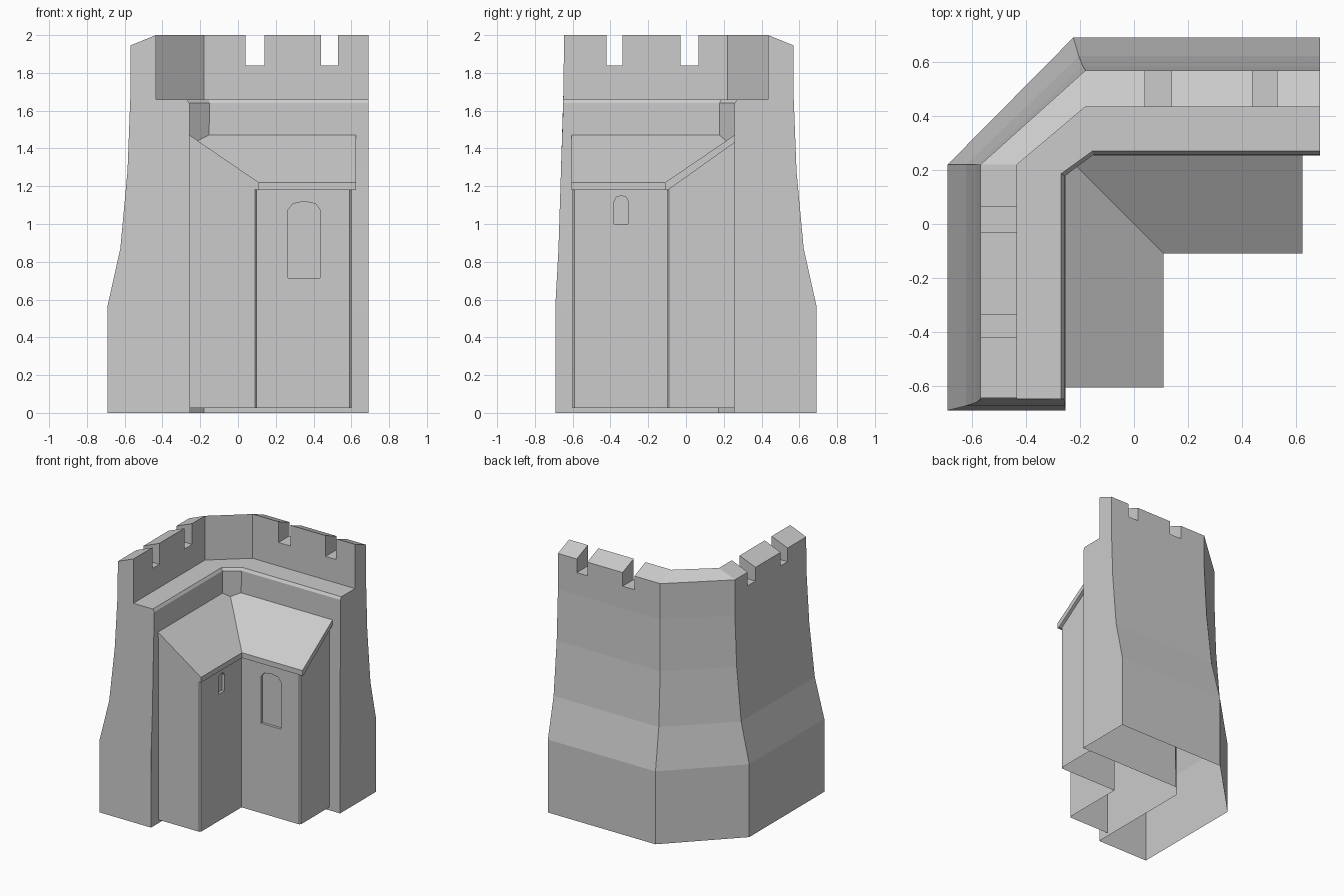
import bpy, bmesh, math

if "Cube" in bpy.data.objects:
    bpy.data.objects.remove(bpy.data.objects["Cube"])


def loft(name, rings):
    """Closed solid swept through matching closed profiles."""
    bm = bmesh.new()
    vs = [[bm.verts.new(p) for p in ring] for ring in rings]
    n = len(rings[0])
    for a, b in zip(vs, vs[1:]):
        for i in range(n):
            j = (i + 1) % n
            bm.faces.new((a[i], a[j], b[j], b[i]))
    bm.faces.new(vs[0])
    bm.faces.new(vs[-1])
    bmesh.ops.recalc_face_normals(bm, faces=bm.faces)
    me = bpy.data.meshes.new(name)
    bm.to_mesh(me)
    bm.free()
    ob = bpy.data.objects.new(name, me)
    bpy.context.collection.objects.link(ob)
    return ob


def box(name, x0, x1, y0, y1, z0, z1):
    return loft(name, [[(x, y0, z0), (x, y1, z0), (x, y1, z1), (x, y0, z1)]
                       for x in (x0, x1)])


def cut(ob, cutters):
    bpy.context.view_layer.objects.active = ob
    for c in cutters:
        m = ob.modifiers.new("cut", 'BOOLEAN')
        m.operation, m.solver, m.object = 'DIFFERENCE', 'EXACT', c
        bpy.ops.object.modifier_apply(modifier=m.name)
        bpy.data.objects.remove(c)


def delete_faces(ob, test):
    bm = bmesh.new()
    bm.from_mesh(ob.data)
    bmesh.ops.delete(bm, geom=[f for f in bm.faces if test(f)], context='FACES')
    bm.to_mesh(ob.data)
    bm.free()


# Corner wall: rows of (height, distance, left corner y, back corner x, front end y)
rows = [
    (0, .692, .22, -.225, -.692), (.56, .692, .22, -.225, -.692),
    (.87, .623, .22, -.205, -.675), (1.28, .585, .22, -.19, -.662),
    (1.67, .57, .22, -.18, -.65), (1.945, .57, .22, -.18, -.645),
    (2.0, .435, .22, -.18, -.645), (1.66, .435, .22, -.18, -.65),
    (1.66, .27, .187, -.155, -.65), (1.64, .257, .178, -.15, -.65),
    (1.28, .257, .176, -.157, -.662), (.87, .256, .175, -.165, -.675),
    (.56, .255, .174, -.17, -.692), (0, .255, .172, -.18, -.692)]
wall = loft("corner_wall", [
    [(-o, e, z) for z, o, l, b, e in rows],
    [(-o, l, z) for z, o, l, b, e in rows],
    [(b, o, z) for z, o, l, b, e in rows],
    [(.69, o, z) for z, o, l, b, e in rows]])

# Battlement gaps
gaps = [box("gap", a, b, .38, .8, 1.84, 2.2) for a, b in ((.04, .14), (.44, .53))]
gaps += [box("gap", -.8, -.38, a, b, 1.84, 2.2) for a, b in ((-.03, .065), (-.42, -.335))]
cut(wall, gaps)
delete_faces(wall, lambda f: f.normal.z < -.9 and f.calc_center_median().z < .01)


# Lean-to following the inner corner: profile of (distance, height)
def lean_to(name, profile, front, right):
    return loft(name, [[(u, front, z) for u, z in profile],
                       [(u, -u, z) for u, z in profile],
                       [(right, -u, z) for u, z in profile]])


house = lean_to("house", [(.1, .025), (.1, 1.195), (-.256, 1.44), (-.256, .025)], -.6, .6)
bm = bmesh.new()
bm.from_mesh(house.data)
corners = [e for e in bm.edges if all(
    (abs(v.co.x - .1) < .001 and v.co.y < -.5) or
    (abs(v.co.y + .1) < .001 and v.co.x > .5) for v in e.verts) and e.calc_length() > 1
    and abs(e.verts[0].co.x - e.verts[1].co.x) < .001]
bmesh.ops.bevel(bm, geom=corners, offset=.01, segments=1, affect='EDGES')
bm.to_mesh(house.data)
bm.free()


# Arched window recesses
def arch(c, w, z0, z1, rise):
    pts = [(c - w, z0), (c + w, z0)]
    for i in range(5):
        a = math.pi * i / 4
        pts.append((c + w * math.cos(a), z1 - rise + rise * math.sin(a)))
    return pts


big = arch(.35, .085, .715, 1.12, .045)
small = arch(-.343, .037, 1.0, 1.15, .03)
cut(house, [
    loft("window", [[(u, y, z) for u, z in big] for y in (-.2, -.08)]),
    loft("slit", [[(x, u, z) for u, z in small] for x in (.2, .08)])])
# Underside and hidden back stay open
delete_faces(house, lambda f: f.calc_center_median().z < .03 or
             all(v.co.x < -.25 or v.co.y > .25 for v in f.verts))

# Lean-to roof slab
lean_to("roof", [(.11, 1.18), (.11, 1.22), (-.256, 1.47), (-.256, 1.43), (.095, 1.18)],
        -.607, .625)
